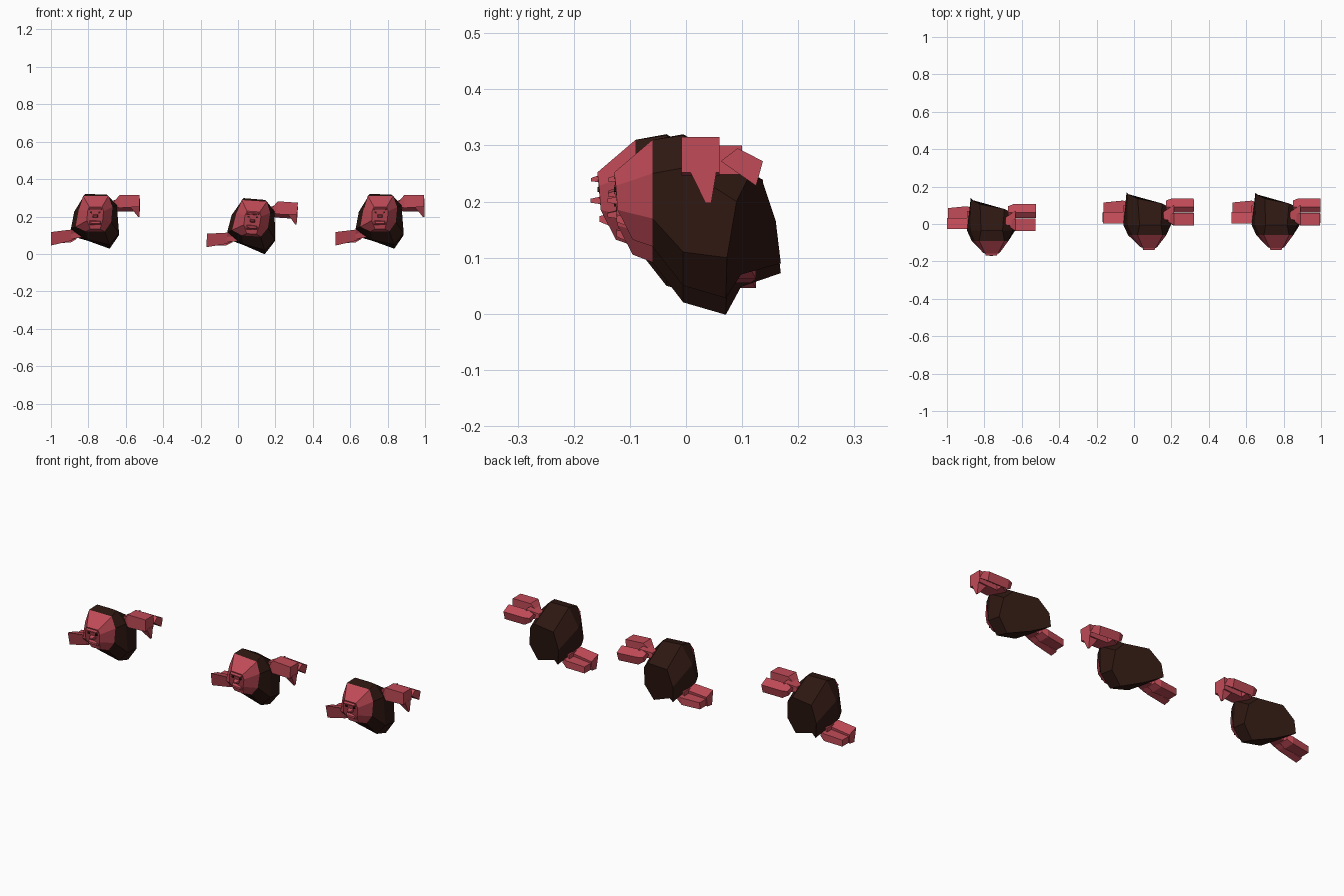
import bpy
import bmesh
from math import radians
from mathutils import Matrix, Vector

if "Cube" in bpy.data.objects:
    bpy.data.objects.remove(bpy.data.objects["Cube"])


def material(name, rgb):
    m = bpy.data.materials.new(name)
    m.diffuse_color = (*rgb, 1)
    m.use_nodes = True
    m.node_tree.nodes["Principled BSDF"].inputs["Base Color"].default_value = m.diffuse_color
    return m


PINK = material("skin", (0.53, 0.07, 0.095))
BROWN = material("fur", (0.028, 0.009, 0.006))
parts = []


def loft(name, rings, mat):
    """Flat-shaded solid through equal-length rings of points."""
    n = len(rings[0])
    verts = [p for r in rings for p in r]
    faces = [(k * n + i, k * n + (i + 1) % n, (k + 1) * n + (i + 1) % n, (k + 1) * n + i)
             for k in range(len(rings) - 1) for i in range(n)]
    faces += [tuple(range(n))[::-1], tuple(range(len(verts) - n, len(verts)))]
    me = bpy.data.meshes.new(name)
    me.from_pydata(verts, [], faces)
    bm = bmesh.new()
    bm.from_mesh(me)
    bmesh.ops.recalc_face_normals(bm, faces=bm.faces)
    bm.to_mesh(me)
    bm.free()
    me.materials.append(mat)
    parts.append((name, me))


def ring_y(y, pts):
    return [(x, y, z) for x, z in pts]


def ring_x(x, pts):
    return [(x, y, z) for y, z in pts]


def bar(name, sections, mat=PINK):
    """Box loft along x; each section is (x, y0, y1, z0, z1)."""
    loft(name, [ring_x(x, [(a, c), (b, c), (b, d), (a, d)])
                for x, a, b, c, d in sections], mat)


# fur hood: front rim, widest ring, slanted back cap
rim = [(-.065, .31), (.07, .31), (.092, .25), (.085, .17),
       (.05, .12), (-.05, .12), (-.105, .145), (-.088, .24)]
wide = [(-.055, .32), (.06, .318), (.115, .26), (.127, .11),
        (.075, .05), (-.04, .075), (-.13, .135), (-.113, .225)]
cap = [(-.06, .135, .24), (.07, .11, .24), (.112, .09, .20), (.126, .073, .10),
       (.077, .071, .028), (-.04, .098, .07), (-.11, .169, .09), (-.108, .16, .165)]
loft("fur_hood", [ring_y(-.06, rim), ring_y(-.005, wide), cap], BROWN)

# face: big facets from the rim to a small flat front
front = [(-.032, -.128, .252), (.036, -.128, .252), (.044, -.125, .228), (.04, -.122, .185),
         (.026, -.095, .132), (-.026, -.095, .132), (-.044, -.118, .178), (-.042, -.125, .228)]
loft("face", [ring_y(-.06, rim), front], PINK)

# brow, nose and lip wedges
for name, w0, w1, y1, z0, z1, za, zb in [
        ("brow", .042, .03, -.139, .232, .256, .236, .242),
        ("nose", .016, .010, -.140, .192, .214, .198, .205),
        ("lip", .034, .024, -.124, .154, .180, .164, .174)]:
    loft(name, [[(-w0, -.100, z0), (w0, -.100, z0), (w0, -.100, z1), (-w0, -.100, z1)],
                [(-w1, y1, za), (w1, y1, za), (w1, y1, zb), (-w1, y1, zb)]], PINK)

# eyes
for s in (-1, 1):
    bar("eye", [(s * .018, -.128, -.115, .217, .226),
                (s * .028, -.128, -.115, .218, .226)], BROWN)

# raised hand: wrist, two finger blocks, bent fingertips
bar("raised_wrist", [(.075, .025, .065, .25, .275), (.13, .015, .10, .248, .30)])
twist = [(.062, .272), (.092, .295), (.137, .272), (.125, .228)]
loft("raised_back_fingers",
     [ring_x(.09, [(.07, .268), (.09, .282), (.125, .27), (.11, .245)]),
      ring_x(.12, twist), ring_x(.238, twist)], PINK)
bar("raised_front_fingers", [(.10, .012, .05, .255, .28), (.13, -.008, .060, .246, .315),
                             (.236, -.008, .060, .252, .315)])
loft("raised_fingertips", [[(.18, .005, .258), (.237, .005, .258), (.237, .055, .258), (.18, .055, .258)],
                           [(.230, .035, .197), (.237, .035, .197), (.237, .045, .197),
                            (.230, .045, .197)]], PINK)

# lowered hand: flat back fingers, wedge-shaped front fingers
bar("lowered_wrist", [(-.06, .03, .08, .09, .12), (-.13, .01, .10, .08, .122)])
bar("lowered_back_fingers", [(-.10, .065, .115, .08, .11), (-.13, .062, .125, .062, .10),
                             (-.232, .062, .115, .055, .09)])
loft("lowered_front_fingers",
     [ring_x(-.09, [(.01, .125), (.055, .12), (.05, .09), (.03, .09)]),
      ring_x(-.13, [(.003, .13), (.063, .115), (.058, .075), (.02, .07)]),
      ring_x(-.237, [(.003, .117), (.063, .10), (.058, .05), (.02, .045)])], PINK)

# three copies; the middle one tips a little
for label, loc, tilt in [("left", (-.763, -.03, .2), 0),
                         ("middle", (.077, 0, .175), 3.8),
                         ("right", (.759, 0, .2), 0)]:
    place = (Matrix.Translation(Vector(loc)) @ Matrix.Rotation(radians(tilt), 4, 'Y')
             @ Matrix.Translation((0, 0, -.2)))
    for name, me in parts:
        ob = bpy.data.objects.new(label + "_" + name, me)
        ob.matrix_world = place
        bpy.context.collection.objects.link(ob)
